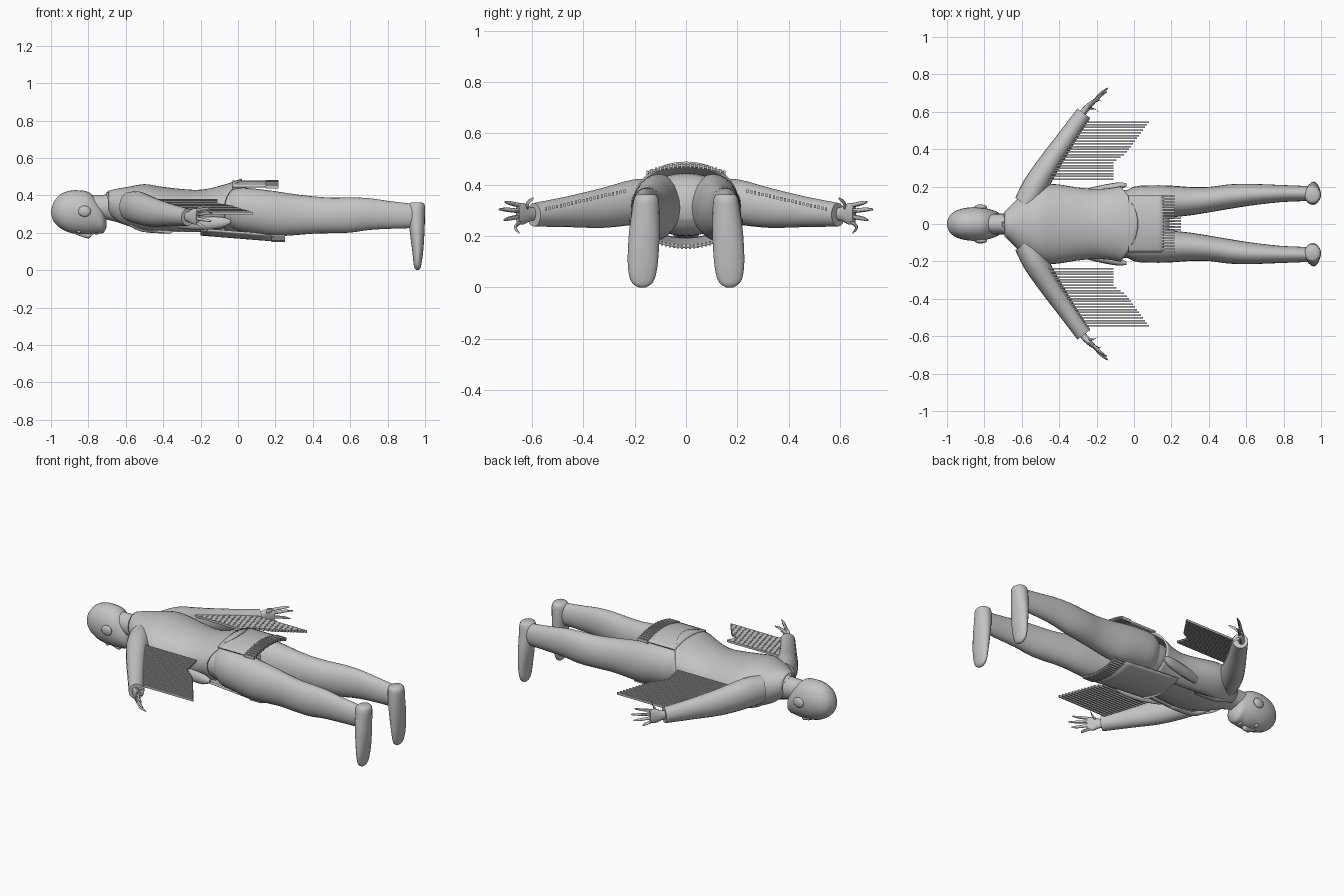
import bpy, bmesh, math
from mathutils import Vector

cube = bpy.data.objects.get("Cube")
if cube:
    bpy.data.objects.remove(cube, do_unlink=True)

GREY = (0.55, 0.55, 0.55, 1)
mat = bpy.data.materials.new("plain grey")
mat.use_nodes = True
mat.diffuse_color = GREY
mat.node_tree.nodes["Principled BSDF"].inputs["Base Color"].default_value = GREY
X, Y, Z = Vector((1, 0, 0)), Vector((0, 1, 0)), Vector((0, 0, 1))
SIDES = (("left", 1), ("right", -1))


def finish(name, bm, smooth=True):
    bmesh.ops.recalc_face_normals(bm, faces=bm.faces)
    me = bpy.data.meshes.new(name)
    bm.to_mesh(me)
    bm.free()
    me.materials.append(mat)
    ob = bpy.data.objects.new(name, me)
    bpy.context.collection.objects.link(ob)
    if smooth:
        bpy.ops.object.select_all(action='DESELECT')
        ob.select_set(True)
        bpy.context.view_layer.objects.active = ob
        bpy.ops.object.shade_smooth_by_angle(angle=math.radians(45))
    return ob


def smooth_path(stations, steps):
    """Catmull-Rom interpolation of station tuples."""
    pts = [stations[0]] + list(stations) + [stations[-1]]
    out = []
    for p0, p1, p2, p3 in zip(pts, pts[1:], pts[2:], pts[3:]):
        for i in range(steps):
            t = i / steps
            out.append([b + 0.5 * t * (c - a + t * (2*a - 5*b + 4*c - d + t * (3*(b - c) + d - a)))
                        for a, b, c, d in zip(p0, p1, p2, p3)])
    return out + [list(stations[-1])]


def loft(name, stations, u, v, side=1, n=20, arc=None, steps=3, shape=None):
    """Skin ellipses (x, y, z, ru, rv); arc leaves an open shell."""
    bm = bmesh.new()
    rings = []
    a0, a1 = arc or (0, math.tau)
    for x, y, z, ru, rv in smooth_path(stations, steps):
        ring = []
        for i in range(n):
            a = a0 + (a1 - a0) * i / (n - 1 if arc else n)
            p = Vector((x, y, z)) + u * ru * math.cos(a) + v * rv * math.sin(a)
            if shape:
                p = shape(p, a)
            ring.append(bm.verts.new((p.x, p.y * side, p.z)))
        rings.append(ring)
    for r, s in zip(rings, rings[1:]):
        for i in range(n - 1 if arc else n):
            j = (i + 1) % n
            bm.faces.new((r[i], r[j], s[j], s[i]))
    if not arc:
        bm.faces.new(rings[0])
        bm.faces.new(rings[-1])
    return finish(name, bm)


def boxes(name, items):
    """Many boxes, each (centre, size), in one object."""
    bm = bmesh.new()
    for c, s in items:
        vs = bmesh.ops.create_cube(bm, size=1)["verts"]
        for w in vs:
            w.co = Vector([c[k] + w.co[k] * s[k] for k in range(3)])
    return finish(name, bm, False)


def ball(name, c, r):
    bm = bmesh.new()
    bmesh.ops.create_uvsphere(bm, u_segments=16, v_segments=10, radius=1)
    for w in bm.verts:
        w.co = Vector([c[k] + w.co[k] * r[k] for k in range(3)])
    return finish(name, bm)


def thicken(ob, t):
    m = ob.modifiers.new("thickness", 'SOLIDIFY')
    m.thickness = t
    m.offset = 0


# Head and neck, face down
loft("head", [(-1, 0, .31, .008, .008), (-.985, 0, .312, .045, .052), (-.95, 0, .315, .072, .09),
              (-.9, 0, .313, .086, .112), (-.85, 0, .31, .09, .117), (-.8, 0, .304, .086, .114),
              (-.75, 0, .285, .072, .09), (-.72, 0, .262, .056, .062), (-.703, 0, .255, .02, .025)], Y, Z, n=24)
loft("neck", [(-.85, 0, .345, .05, .06), (-.74, 0, .34, .055, .062), (-.66, 0, .335, .06, .075),
              (-.58, 0, .33, .09, .09)], Y, Z)
loft("nose", [(-.87, 0, .198, .007, .006), (-.82, 0, .188, .012, .014), (-.795, 0, .185, .016, .014),
              (-.782, 0, .192, .008, .006)], Y, Z, n=12)
ball("lips", (-.757, 0, .2, ), (.012, .025, .01))
for s, k in SIDES:
    ball(s + "_ear", (-.82, .09 * k, .315), (.034, .014, .03))
    ball(s + "_eye", (-.85, .033 * k, .206), (.012, .018, .01))

# Body under the open jacket
loft("body", [(-.64, 0, .335, .08, .08), (-.56, 0, .328, .15, .1), (-.45, 0, .32, .19, .112),
              (-.3, 0, .312, .175, .105), (-.15, 0, .315, .168, .11), (-.04, 0, .322, .182, .122),
              (.05, 0, .322, .18, .118), (.1, 0, .32, .14, .09), (.13, 0, .32, .07, .05)], Y, Z, n=28)


# Jacket shell, open at the belly, with a hem pointed at the back
def hem(p, a):
    if p.x > -.25:
        p.x += (p.x + .25) / .22 * (.09 * max(0, math.sin(a)) ** 2 - .04)
    return p


jacket = loft("jacket", [(-.69, 0, .36, .062, .06), (-.64, 0, .342, .11, .09), (-.59, 0, .333, .155, .107),
                         (-.5, 0, .325, .2, .13), (-.42, 0, .318, .208, .125), (-.3, 0, .31, .19, .119),
                         (-.2, 0, .308, .182, .118), (-.1, 0, .325, .187, .13), (-.03, 0, .342, .198, .143)],
              Y, Z, n=37, arc=(math.radians(-58), math.radians(238)), shape=hem)
thicken(jacket, .01)

for s, k in SIDES:
    # Jacket front tail and rolled lapel
    loft(s + "_jacket_tail", [(-.32, .15, .255, .02, .03), (-.2, .18, .25, .022, .035),
                              (-.09, .2, .255, .022, .03), (-.04, .21, .26, .008, .01)], Y, Z, k, n=12)
    loft(s + "_lapel", [(-.695, .0, .415, .012, .012), (-.685, .05, .395, .014, .016), (-.65, .085, .345, .02, .016),
                        (-.59, .095, .265, .024, .016), (-.5, .1, .213, .022, .014),
                        (-.36, .1, .202, .014, .01)], (X + Y).normalized(), (X + Z - Y).normalized(), k, n=12)

    # Sleeve
    out = Vector((.8, -.6, 0))
    loft(s + "_sleeve", [(-.58, .1, .34, .068, .08), (-.53, .2, .333, .068, .088), (-.452, .324, .31, .06, .078),
                         (-.36, .46, .295, .05, .06), (-.268, .592, .283, .043, .046)], out, Z, k)
    # Hand with spread fingers
    loft(s + "_palm", [(-.3, .56, .285, .018, .024), (-.265, .605, .286, .018, .027), (-.24, .632, .287, .016, .042),
                       (-.215, .655, .287, .012, .042)], out, Z, k, n=14)
    digits = [((-.25, .62, .305), (-.21, .615, .33), (-.185, .595, .347), .010),
              ((-.22, .648, .32), (-.18, .685, .328), (-.15, .705, .333), .009),
              ((-.217, .652, .298), (-.175, .7, .303), (-.14, .727, .304), .009),
              ((-.217, .652, .275), (-.175, .69, .268), (-.145, .708, .262), .009),
              ((-.225, .645, .255), (-.19, .665, .235), (-.165, .65, .213), .009)]
    for i, (a, b, c, r) in enumerate(digits):
        loft(f"{s}_finger_{i + 1}", [(*a, r, r), (*b, r * .9, r * .9), (*c, r * .4, r * .4)], out, Z, k, n=8)

    # Long fringe strips hanging from the sleeve
    strips = []
    for i in range(22):
        t = i / 21
        y = .24 + .305 * t
        x0 = -.46 + .2 * t
        x1 = -.11 if y < .33 else (-.11 + 1.4 * (y - .33) if y < .38 else -.04 + .73 * (y - .38))
        strips.append((((x0 + x1) / 2, y * k, .375 - .07 * t), (x1 - x0, .008, .013)))
    boxes(s + "_sleeve_fringe", strips)

    # Leg and foot, toes pointing down
    loft(s + "_leg", [(-.07, .085, .33, .07, .08), (0, .104, .325, .095, .115), (.1, .113, .315, .094, .12),
                      (.2, .12, .302, .085, .12), (.3, .122, .297, .076, .11), (.4, .13, .295, .068, .1),
                      (.5, .145, .293, .066, .095), (.6, .155, .295, .06, .094), (.7, .16, .3, .052, .085),
                      (.8, .163, .296, .045, .075), (.93, .163, .29, .04, .065)], Y, Z, k, n=24)
    loft(s + "_shoe", [(.955, .155, .362, .03, .035), (.955, .155, .345, .044, .048), (.955, .158, .28, .044, .055),
                       (.958, .163, .2, .039, .06), (.961, .168, .1, .029, .059), (.96, .17, .04, .022, .05),
                       (.96, .17, .012, .016, .034), (.96, .17, 0, .006, .012)], X, Y, k)


# Fringed flaps behind and in front of the hips
def flap(name, x0, x1, x2, half, height):
    bm = bmesh.new()
    n = 18
    rows = []
    for i in range(7):
        x = x0 + (x1 - x0) * i / 6
        rows.append([bm.verts.new((x, y, height(x, y))) for y in
                     (half * (2 * j / n - 1) for j in range(n + 1))])
    for r, s in zip(rows, rows[1:]):
        for j in range(n):
            bm.faces.new((r[j], r[j + 1], s[j + 1], s[j]))
    thicken(finish(name, bm), .01)
    teeth = []
    for j in range(n + 1):
        y = half * (2 * j / n - 1)
        teeth.append((((x1 + x2) / 2 - .005, y, height(x1, y)), (x2 - x1 + .01, .009, .018)))
    boxes(name + "_fringe", teeth)


flap("back_flap", -.03, .16, .217, .15, lambda x, y: .474 - 1.2 * y * y)
flap("front_flap", -.2, .19, .25, .14, lambda x, y: .19 - .08 * (x + .2) + 1.5 * y * y)
